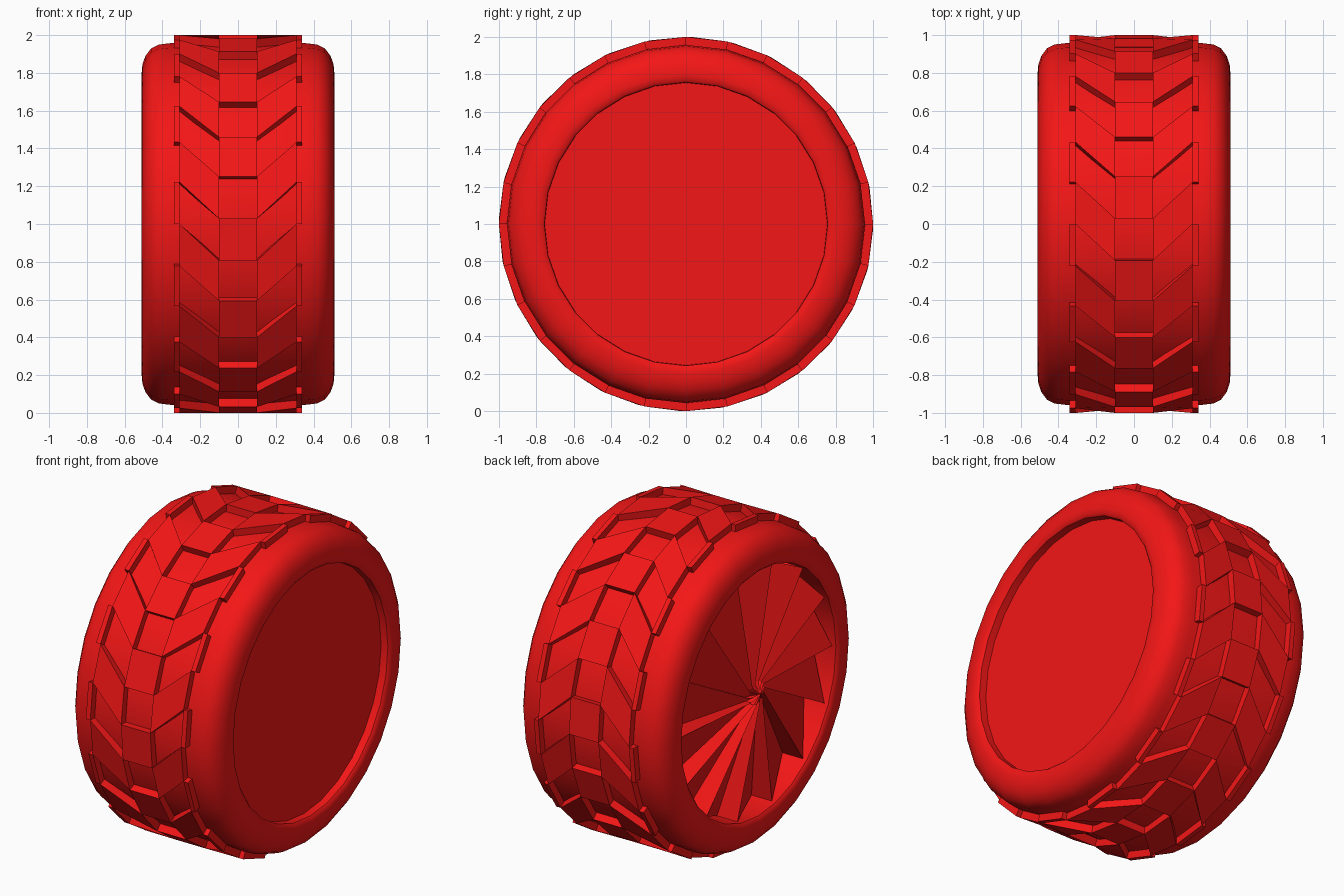
import bpy
from math import sin, cos, tau

if "Cube" in bpy.data.objects:
    bpy.data.objects.remove(bpy.data.objects["Cube"])

N = 28                      # facets around the wheel
STEP = tau / N
SHIFT = 0.13                # offset of the centre tread row, in facets

red = bpy.data.materials.new("red")
red.diffuse_color = (0.9, 0.008, 0.008, 1)
red.use_nodes = True
red.node_tree.nodes["Principled BSDF"].inputs["Base Color"].default_value = red.diffuse_color


def pt(x, r, n):
    """Point at x, radius r and n facets round from the front (-y) upward."""
    return (x, -r * cos(n * STEP), 1 + r * sin(n * STEP))


def make(name, verts, faces, smooth=False):
    mesh = bpy.data.meshes.new(name)
    mesh.from_pydata(verts, [], faces)
    ob = bpy.data.objects.new(name, mesh)
    bpy.context.collection.objects.link(ob)
    mesh.materials.append(red)
    bpy.context.view_layer.objects.active = ob
    ob.select_set(True)
    bpy.ops.object.mode_set(mode='EDIT')
    bpy.ops.mesh.select_all(action='SELECT')
    bpy.ops.mesh.normals_make_consistent(inside=False)
    bpy.ops.object.mode_set(mode='OBJECT')
    if smooth:
        bpy.ops.object.shade_smooth_by_angle(angle=0.7)
    ob.select_set(False)
    return ob


# Tyre body: half profile mirrored, revolved, with a flat disc on the right
half = [(0.36, 0.957), (0.42, 0.95), (0.46, 0.93), (0.49, 0.89),
        (0.506, 0.845), (0.51, 0.80), (0.507, 0.77), (0.495, 0.757)]
profile = [(-0.28, 0.755)] + [(-x, r) for x, r in reversed(half)] + half + [(0.45, 0.755)]
P = len(profile)
verts = [pt(x, r, n) for n in range(N) for x, r in profile]
faces = [(n * P + i, n * P + i + 1, (n + 1) % N * P + i + 1, (n + 1) % N * P + i)
         for n in range(N) for i in range(P - 1)]
faces.append([n * P + P - 1 for n in range(N)])
faces.append([n * P for n in range(N)])
make("tyre_body", verts, faces, smooth=True)


# Tread rows: raised blocks on every second facet
def tread_row(name, x0, n0, x1, n1):
    verts, faces = [], []
    for k in range(0, N, 2):
        b = len(verts)
        for r in (0.93, 1.0):
            verts += [pt(x0, r, n0 + k), pt(x1, r, n1 + k),
                      pt(x1, r, n1 + k + 1), pt(x0, r, n0 + k + 1)]
        faces += [(b, b + 1, b + 2, b + 3), (b + 4, b + 5, b + 6, b + 7)]
        faces += [(b + i, b + (i + 1) % 4, b + 4 + (i + 1) % 4, b + 4 + i) for i in range(4)]
    make(name, verts, faces)


tread_row("centre_tread", -0.10, 1 + SHIFT, 0.10, 1 + SHIFT)
for side, s in (("left", -1), ("right", 1)):
    tread_row(side + "_chevron_tread", s * 0.31, 1, s * 0.10, SHIFT)
    tread_row(side + "_edge_tread", s * 0.31, 0, s * 0.34, 0)

# Spiral turbine of tilted blades on the left: ridge, sloping face, step wall
verts, faces = [(-0.51, 0, 1)], []
TWIST = 2.5
for k in range(0, N, 2):
    b = len(verts)
    verts += [pt(-0.47, 0.755, k), pt(-0.33, 0.755, k + 2), pt(-0.47, 0.755, k + 2),
              pt(-0.49, 0.07, k + TWIST), pt(-0.45, 0.07, k + 2 + TWIST),
              pt(-0.49, 0.07, k + 2 + TWIST)]
    faces += [(b, b + 1, b + 4, b + 3), (b + 1, b + 2, b + 5, b + 4),
              (b + 3, b + 4, 0), (b + 4, b + 5, 0)]
make("turbine_blades", verts, faces)
